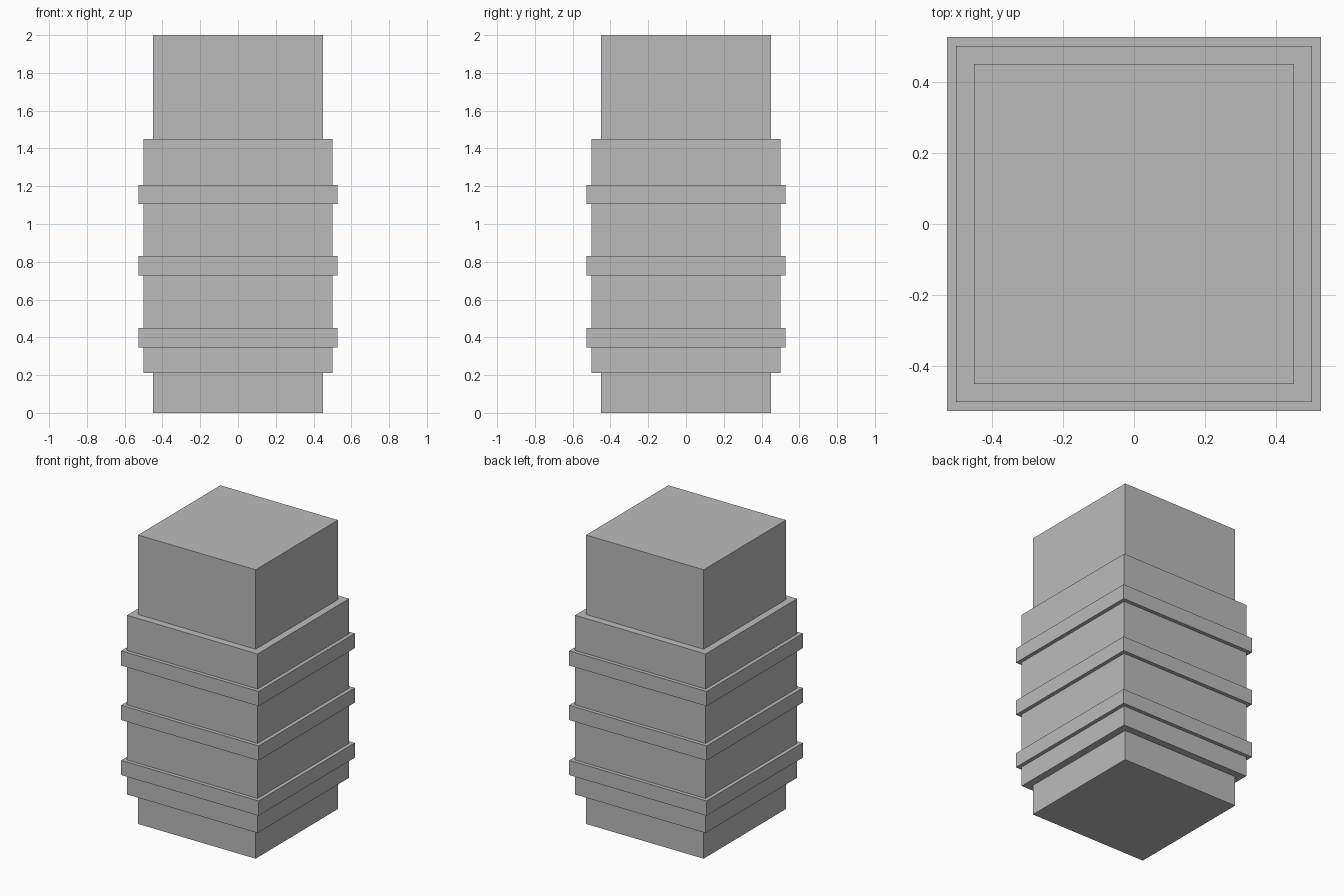
import bpy

if "Cube" in bpy.data.objects:
    bpy.data.objects.remove(bpy.data.objects["Cube"])

# Single plain grey for the whole model
grey = bpy.data.materials.new("plain_grey")
grey.diffuse_color = (0.5, 0.5, 0.5, 1.0)
grey.use_nodes = True
grey.node_tree.nodes["Principled BSDF"].inputs["Base Color"].default_value = grey.diffuse_color


def block(name, half, z0, z1):
    """Square block centred on the z axis between two heights."""
    bpy.ops.mesh.primitive_cube_add(size=1, location=(0, 0, (z0 + z1) / 2))
    ob = bpy.context.object
    ob.name = name
    ob.scale = (2 * half, 2 * half, z1 - z0)
    bpy.ops.object.transform_apply(location=False, rotation=False, scale=True)
    ob.data.materials.append(grey)
    return ob


# Inner core running the full height
block("core", 0.45, 0.0, 2.0)

# Wider sleeve around the middle
block("sleeve", 0.5, 0.21, 1.45)

# Three raised bands on the sleeve
for i, z in enumerate((0.398, 0.779, 1.156)):
    block(f"band_{i + 1}", 0.526, z - 0.051, z + 0.051)
